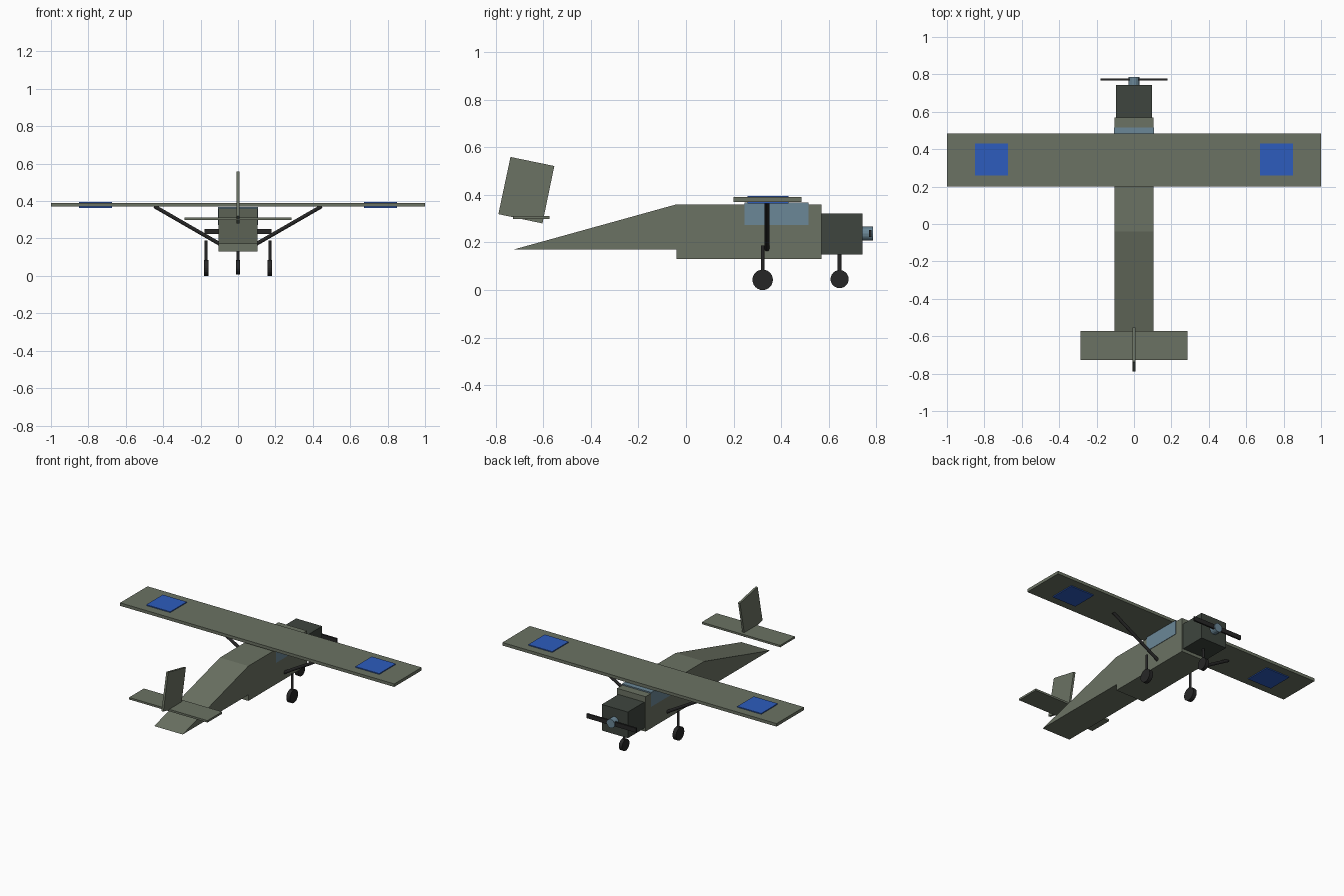
import bpy, bmesh, math
from mathutils import Vector

if "Cube" in bpy.data.objects:
    bpy.data.objects.remove(bpy.data.objects["Cube"])


def material(name, rgb):
    """Flat colour from 0-255 display values."""
    lin = [((c / 255 + 0.055) / 1.055) ** 2.4 for c in rgb] + [1]
    m = bpy.data.materials.new(name)
    m.use_nodes = True
    m.diffuse_color = lin
    m.node_tree.nodes["Principled BSDF"].inputs["Base Color"].default_value = lin
    return m


OLIVE = material("olive paint", (107, 114, 99))
DARK = material("dark cowling", (62, 69, 62))
GLASS = material("blue glass", (107, 135, 151))
BLUE = material("blue marking", (45, 92, 190))
BLACK = material("black rubber", (38, 38, 38))


def finish(bm, name, mat):
    bmesh.ops.recalc_face_normals(bm, faces=bm.faces)
    me = bpy.data.meshes.new(name)
    bm.to_mesh(me)
    bm.free()
    me.materials.append(mat)
    ob = bpy.data.objects.new(name, me)
    bpy.context.collection.objects.link(ob)
    return ob


def box(name, x, y, z, mat):
    """Box from (low, high) ranges."""
    bm = bmesh.new()
    bmesh.ops.create_cube(bm, size=1)
    for v in bm.verts:
        v.co = [r[0] if c < 0 else r[1] for c, r in zip(v.co, (x, y, z))]
    return finish(bm, name, mat)


def side_profile(name, points, half, mat):
    """Side outline (y, z) extruded across x."""
    bm = bmesh.new()
    face = bm.faces.new([bm.verts.new((-half, y, z)) for y, z in points])
    ext = bmesh.ops.extrude_face_region(bm, geom=[face])["geom"]
    moved = [g for g in ext if isinstance(g, bmesh.types.BMVert)]
    bmesh.ops.translate(bm, verts=moved, vec=(2 * half, 0, 0))
    return finish(bm, name, mat)


def rod(name, a, b, radius, mat, sides=12):
    """Cylinder between two points."""
    a, b = Vector(a), Vector(b)
    bm = bmesh.new()
    bmesh.ops.create_cone(bm, cap_ends=True, segments=sides, radius1=radius,
                          radius2=radius, depth=(b - a).length)
    bm.transform((b - a).to_track_quat("Z", "Y").to_matrix().to_4x4())
    bmesh.ops.translate(bm, verts=bm.verts, vec=(a + b) / 2)
    return finish(bm, name, mat)


# Body with tapering tail, cabin glass and engine
side_profile("fuselage", [(-0.725, 0.17), (-0.04, 0.17), (-0.04, 0.13), (0.57, 0.13),
                          (0.57, 0.36), (-0.04, 0.36)], 0.104, OLIVE)
box("cabin_glass", (-0.107, 0.107), (0.245, 0.515), (0.273, 0.368), GLASS)
box("engine_cowling", (-0.095, 0.095), (0.565, 0.742), (0.15, 0.322), DARK)

# Propeller
rod("propeller_hub", (0, 0.74, 0.237), (0, 0.785, 0.237), 0.029, GLASS, 16)
box("propeller_blade", (-0.18, 0.18), (0.768, 0.779), (0.223, 0.252), BLACK)

# Wing and tail surfaces
box("wing", (-1, 1), (0.2, 0.485), (0.37, 0.39), OLIVE)
box("tailplane", (-0.286, 0.286), (-0.727, -0.573), (0.298, 0.311), OLIVE)
side_profile("tail_fin", [(-0.737, 0.559), (-0.553, 0.521), (-0.603, 0.28),
                          (-0.788, 0.319)], 0.007, OLIVE)

# Mirrored parts: markings, struts and main wheels
for s, side in ((1, "left"), (-1, "right")):
    span = sorted((s * 0.675, s * 0.85))
    for z, level in ((0.389, "upper"), (0.364, "lower")):
        box(f"{side}_{level}_marking", span, (0.258, 0.43), (z, z + 0.007), BLUE)
    rod(f"{side}_wing_strut", (s * 0.1, 0.34, 0.172), (s * 0.447, 0.34, 0.372), 0.01, BLACK)
    rod(f"{side}_main_leg", (s * 0.17, 0.322, 0.045), (s * 0.17, 0.322, 0.188), 0.008, BLACK)
    rod(f"{side}_main_wheel", (s * 0.17 - 0.013, 0.322, 0.043),
        (s * 0.17 + 0.013, 0.322, 0.043), 0.043, BLACK, 24)

# Nose gear
rod("nose_leg", (0, 0.645, 0.045), (0, 0.645, 0.17), 0.008, BLACK)
rod("nose_wheel", (-0.012, 0.645, 0.046), (0.012, 0.645, 0.046), 0.038, BLACK, 24)
